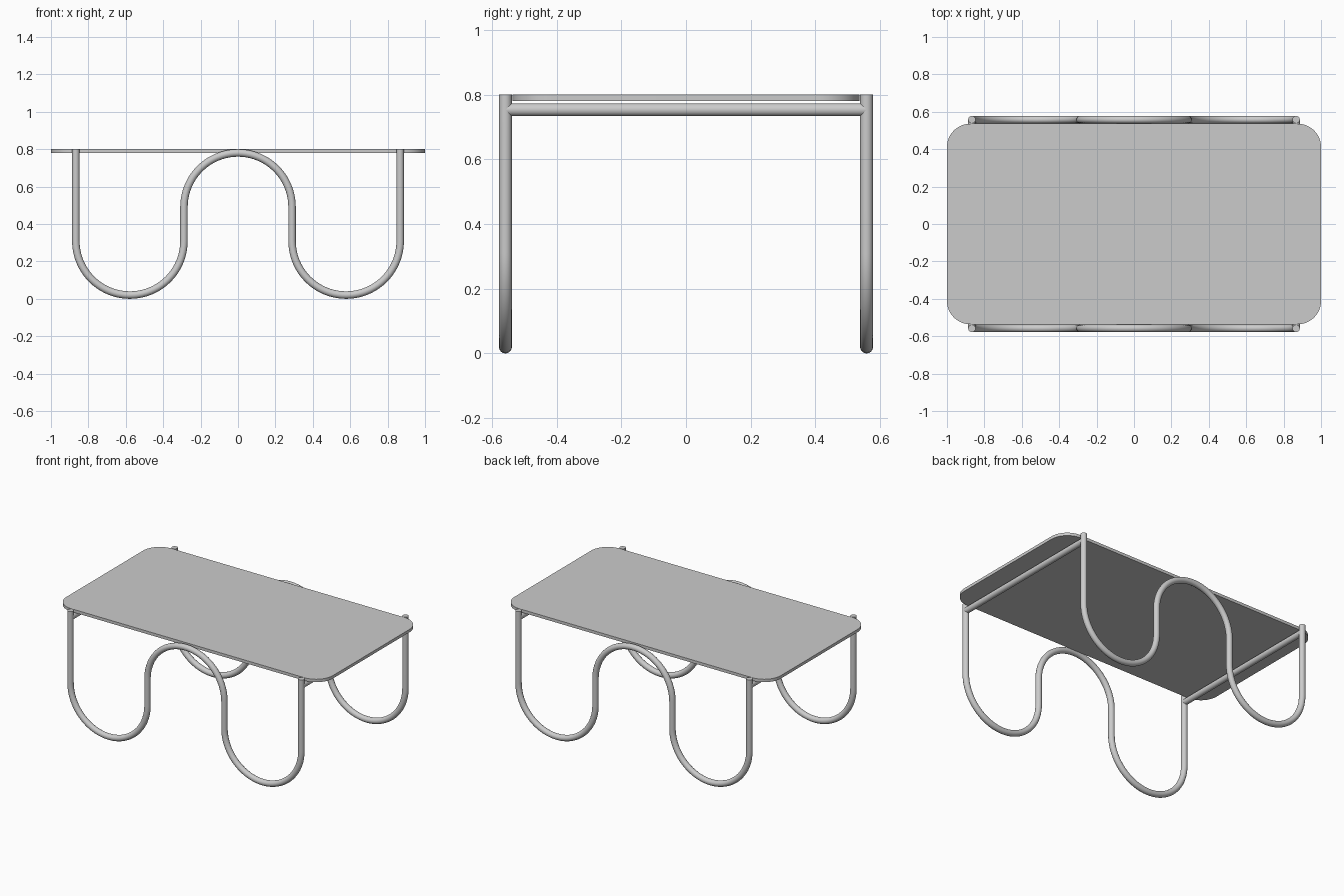
import bpy, bmesh
from math import sin, cos, pi, radians

if "Cube" in bpy.data.objects:
    bpy.data.objects.remove(bpy.data.objects["Cube"])

R = 0.02        # tube radius
BEND = 0.289    # bend radius of the tube centreline
HEIGHT = 0.80
LEG_X = 3 * BEND
LEG_Y = 0.558


def finish(obj):
    bpy.ops.object.select_all(action='DESELECT')
    obj.select_set(True)
    bpy.context.view_layer.objects.active = obj
    if obj.type == 'CURVE':
        bpy.ops.object.convert(target='MESH')
    bpy.ops.object.shade_smooth_by_angle(angle=radians(35))


def tube(name, points):
    curve = bpy.data.curves.new(name, 'CURVE')
    curve.dimensions = '3D'
    curve.bevel_depth = R
    curve.bevel_resolution = 6
    curve.use_fill_caps = True
    spline = curve.splines.new('POLY')
    spline.points.add(len(points) - 1)
    for p, co in zip(spline.points, points):
        p.co = (*co, 1)
    obj = bpy.data.objects.new(name, curve)
    bpy.context.collection.objects.link(obj)
    finish(obj)


def arc(cx, cz, r, a0, a1, n):
    angles = [radians(a0 + (a1 - a0) * i / n) for i in range(n + 1)]
    return [(cx + r * cos(a), cz + r * sin(a)) for a in angles]


# Serpentine leg frames: down, U-bend, over the centre arch, U-bend, up
low, high = R + BEND, HEIGHT - R - BEND
path = ([(-LEG_X, HEIGHT)]
        + arc(-2 * BEND, low, BEND, 180, 360, 40)
        + arc(0, high, BEND, 180, 0, 40)
        + arc(2 * BEND, low, BEND, 180, 360, 40)
        + [(LEG_X, HEIGHT)])
for side, y in (("front", -LEG_Y), ("back", LEG_Y)):
    tube(side + "_leg_frame", [(x, y, z) for x, z in path])

# Cross bars under the top
for side, x in (("left", -LEG_X), ("right", LEG_X)):
    tube(side + "_cross_bar", [(x, -LEG_Y, 0.753), (x, LEG_Y, 0.753)])

# Table top with rounded corners
HX, HY, CORNER, THICK = 1.0, 0.536, 0.125, 0.02
outline = []
for sx, sy, a in ((1, 1, 0), (-1, 1, 90), (-1, -1, 180), (1, -1, 270)):
    for x, y in arc(0, 0, CORNER, a, a + 90, 16):
        outline.append((sx * (HX - CORNER) + x, sy * (HY - CORNER) + y))
bm = bmesh.new()
face = bm.faces.new([bm.verts.new((x, y, HEIGHT - THICK)) for x, y in outline])
ext = bmesh.ops.extrude_face_region(bm, geom=[face], use_keep_orig=True)
bmesh.ops.translate(bm, vec=(0, 0, THICK),
                    verts=[g for g in ext["geom"] if isinstance(g, bmesh.types.BMVert)])
bmesh.ops.recalc_face_normals(bm, faces=bm.faces)
mesh = bpy.data.meshes.new("table_top")
bm.to_mesh(mesh)
bm.free()
top = bpy.data.objects.new("table_top", mesh)
bpy.context.collection.objects.link(top)
finish(top)
